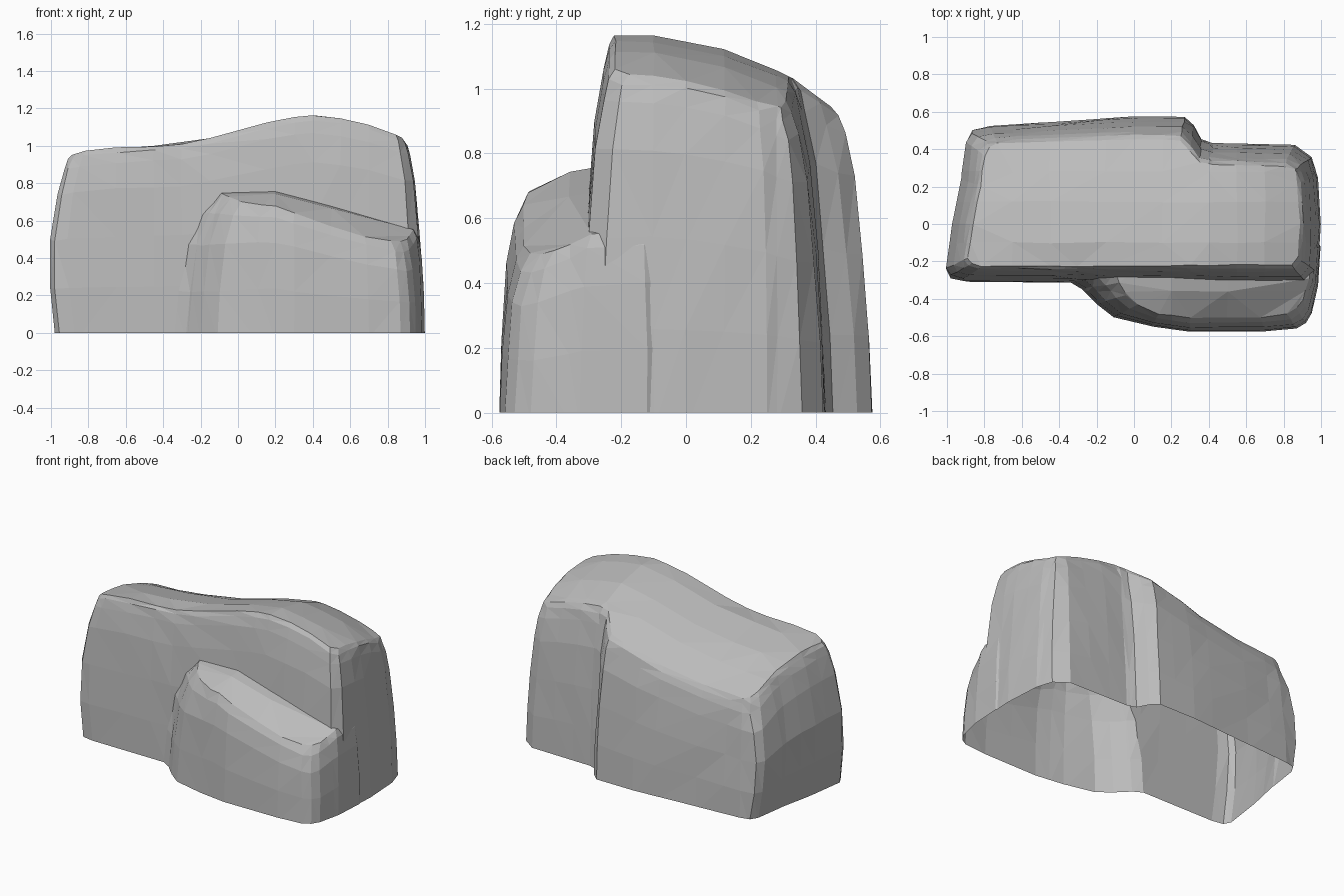
import bpy, bmesh, math, random
from mathutils import Vector

if "Cube" in bpy.data.objects:
    bpy.data.objects.remove(bpy.data.objects["Cube"])
random.seed(4)

stone = bpy.data.materials.new("grey stone")
stone.use_nodes = True
GREY = (0.5, 0.5, 0.5, 1)
stone.diffuse_color = GREY
stone.node_tree.nodes["Principled BSDF"].inputs["Base Color"].default_value = GREY


def along(points, x):
    """Height at x on a line of (x, z) points."""
    if x <= points[0][0]:
        return points[0][1]
    for (a, za), (b, zb) in zip(points, points[1:]):
        if x <= b:
            return za + (zb - za) * (x - a) / (b - a)
    return points[-1][1]


RIDGE = [(-0.9, 0.95), (-0.8, 0.98), (-0.27, 1.01), (0, 1.08), (0.25, 1.15),
         (0.4, 1.165), (0.6, 1.14), (0.8, 1.085), (0.88, 1.04)]
SHELF = [(-0.25, 0.66), (-0.07, 0.765), (0.2, 0.79), (0.57, 0.7), (0.92, 0.56)]
SLOPE = [(0.1, 0.5), (0.6, 0.7), (0.9, 0.5)]


def body_height(x, y):
    """Rounded fall from the front ridge to the back edge."""
    fall = 0.53 + 0.12 * max(-x, 0)
    return along(RIDGE, x) - fall * (min(max(y, -0.17), 0.46) + 0.17) ** 2


def shelf_height(x, y):
    return along(SHELF, x) + along(SLOPE, x) * (min(max(y, -0.5), -0.28) + 0.28)


def rock(name, pairs, rings, height, cuts_x, cuts_y):
    """Loft from a base outline to a top outline, faceted and fitted to a height rule."""
    bm = bmesh.new()
    loops = []
    for frac, t in rings:
        loops.append([bm.verts.new((a + (c - a) * t, b + (d - b) * t, frac))
                      for a, b, c, d in pairs])
    n = len(pairs)
    for low, high in zip(loops, loops[1:]):
        for i in range(n):
            j = (i + 1) % n
            bm.faces.new((low[i], low[j], high[j], high[i]))
    bm.faces.new(loops[0][::-1])
    bm.faces.new(loops[-1])
    # extra columns and rows of facets
    for axis, cuts in ((Vector((1, 0, 0)), cuts_x), (Vector((0, 1, 0)), cuts_y)):
        for c in cuts:
            bmesh.ops.bisect_plane(bm, geom=bm.verts[:] + bm.edges[:] + bm.faces[:],
                                   plane_co=axis * c, plane_no=axis)
    bmesh.ops.remove_doubles(bm, verts=bm.verts[:], dist=0.008)
    for v in bm.verts:
        x, y, f = v.co
        if x < -0.8:
            v.co.x -= 0.05 * math.sin(math.pi * max(f, 0))
        v.co.z = f * height(x, y)
        if f > 0.1:
            v.co += Vector([random.uniform(-0.004, 0.004) for _ in range(3)])
    bmesh.ops.triangulate(bm, faces=bm.faces[:])
    bmesh.ops.recalc_face_normals(bm, faces=bm.faces[:])
    mesh = bpy.data.meshes.new(name)
    bm.to_mesh(mesh)
    bm.free()
    mesh.materials.append(stone)
    obj = bpy.data.objects.new(name, mesh)
    bpy.context.collection.objects.link(obj)
    return obj


# Main boulder: base x, base y, top x, top y, counter-clockwise
boulder = rock("boulder", [
    (-0.95, -0.295, -0.87, -0.21), (-0.87, -0.31, -0.82, -0.225),
    (-0.3, -0.315, -0.3, -0.225), (0.3, -0.33, 0.3, -0.22), (0.93, -0.33, 0.84, -0.22),
    (0.985, -0.27, 0.88, -0.18), (1.0, 0, 0.885, 0), (0.985, 0.25, 0.875, 0.22),
    (0.95, 0.36, 0.86, 0.29), (0.86, 0.425, 0.8, 0.31), (0.42, 0.435, 0.42, 0.32),
    (0.36, 0.455, 0.35, 0.33), (0.32, 0.53, 0.3, 0.39), (0.27, 0.575, 0.25, 0.45),
    (0, 0.577, 0, 0.455), (-0.77, 0.525, -0.73, 0.43), (-0.83, 0.51, -0.775, 0.41),
    (-0.86, 0.46, -0.8, 0.36),
    (-0.89, 0.25, -0.82, 0.2), (-0.94, 0, -0.86, 0), (-0.975, -0.25, -0.89, -0.18)],
    [(-0.05, 0), (0.25, 0.09), (0.52, 0.24), (0.78, 0.46), (0.92, 0.68),
     (0.975, 0.84), (1, 1)], body_height,
    [-0.65, -0.45, -0.15, 0.15, 0.4, 0.55, 0.7], [0.28, 0.12, -0.1])

# Low shelf bulging from the front, flush with the boulder's end
shelf = rock("front_shelf", [
    (-0.4, -0.28, -0.1, -0.25), (-0.28, -0.35, -0.08, -0.31),
    (-0.2, -0.43, -0.04, -0.38), (-0.11, -0.5, 0.02, -0.43),
    (0.1, -0.55, 0.13, -0.48), (0.3, -0.577, 0.3, -0.5),
    (0.7, -0.575, 0.68, -0.5), (0.87, -0.56, 0.82, -0.48), (0.92, -0.53, 0.87, -0.45),
    (0.95, -0.48, 0.9, -0.41), (0.985, -0.33, 0.935, -0.29),
    (0.998, -0.12, 0.945, -0.13), (0.93, 0, 0.9, 0), (-0.2, -0.12, -0.1, -0.15)],
    [(-0.05, 0), (0.35, 0.12), (0.72, 0.32), (0.92, 0.64), (1, 1)], shelf_height,
    [0.2, 0.5], [-0.36])

# Weld the two into one stone, then open the underside
weld = boulder.modifiers.new("weld", "BOOLEAN")
weld.operation = "UNION"
weld.solver = "EXACT"
weld.object = shelf
graph = bpy.context.evaluated_depsgraph_get()
whole = bpy.data.meshes.new_from_object(boulder.evaluated_get(graph))
boulder.modifiers.clear()
bpy.data.objects.remove(shelf)

bm = bmesh.new()
bm.from_mesh(whole)
bmesh.ops.bisect_plane(bm, geom=bm.verts[:] + bm.edges[:] + bm.faces[:],
                       plane_co=(0, 0, 0), plane_no=(0, 0, 1), clear_inner=True)
bm.to_mesh(whole)
bm.free()
boulder.data = whole
